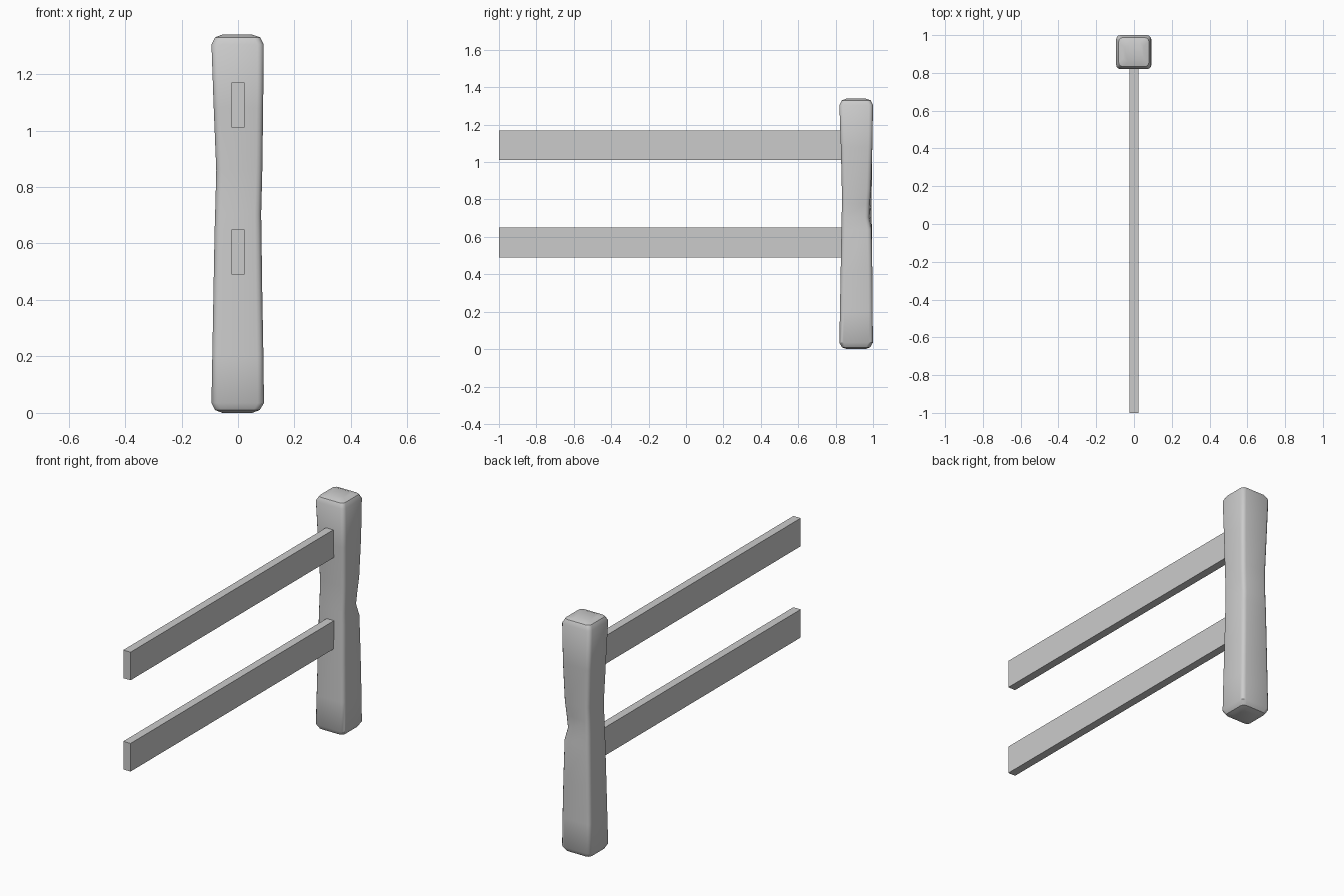
import bpy, bmesh, math

if "Cube" in bpy.data.objects:
    bpy.data.objects.remove(bpy.data.objects["Cube"])

# Weathered post: rows of z, x min, x max, y min, y max, chip depth at back right corner
rings = [
    (0.000, -0.055, 0.050, 0.860, 0.960, 0),
    (0.010, -0.081, 0.077, 0.833, 0.985, 0),
    (0.035, -0.094, 0.092, 0.820, 0.999, 0),
    (0.200, -0.091, 0.090, 0.823, 0.998, 0),
    (0.420, -0.087, 0.086, 0.827, 0.996, 0),
    (0.640, -0.083, 0.083, 0.831, 0.994, 0.002),
    (0.705, -0.081, 0.082, 0.832, 0.992, 0.013),
    (0.780, -0.079, 0.084, 0.834, 0.992, 0.009),
    (0.860, -0.077, 0.086, 0.833, 0.993, 0.004),
    (1.080, -0.086, 0.089, 0.828, 0.996, 0),
    (1.305, -0.094, 0.091, 0.820, 1.000, 0),
    (1.330, -0.081, 0.079, 0.833, 0.987, 0),
    (1.340, -0.055, 0.050, 0.860, 0.960, 0),
]


def ring_points(z, x0, x1, y0, y1, chip):
    pts = []
    for i, (cx, cy, sx, sy) in enumerate([(x1, y1, 1, 1), (x0, y1, -1, 1),
                                          (x0, y0, -1, -1), (x1, y0, 1, -1)]):
        r = 0.022
        d = chip if i == 0 else 0
        for k in range(4):
            a = math.radians(90 * i + 30 * k)
            pts.append((cx - sx * (r + d) + r * math.cos(a),
                        cy - sy * (r + d) + r * math.sin(a), z))
    return pts


bm = bmesh.new()
loops = [[bm.verts.new(p) for p in ring_points(*row)] for row in rings]
n = len(loops[0])
for a, b in zip(loops, loops[1:]):
    for i in range(n):
        j = (i + 1) % n
        bm.faces.new((a[i], a[j], b[j], b[i]))
bm.faces.new(loops[0][::-1])
bm.faces.new(loops[-1])
mesh = bpy.data.meshes.new("post")
bm.to_mesh(mesh)
bm.free()
post = bpy.data.objects.new("post", mesh)
bpy.context.collection.objects.link(post)
bpy.context.view_layer.objects.active = post
post.select_set(True)
bpy.ops.object.shade_smooth_by_angle(angle=math.radians(35))


# Flat boards running forward from the post
def rail(name, z):
    bpy.ops.mesh.primitive_cube_add(size=1, location=(0, -0.08, z))
    ob = bpy.context.object
    ob.name = name
    ob.scale = (0.046, 1.84, 0.16)
    bpy.ops.object.transform_apply(location=False, rotation=False, scale=True)


rail("lower_rail", 0.57)
rail("upper_rail", 1.09)
